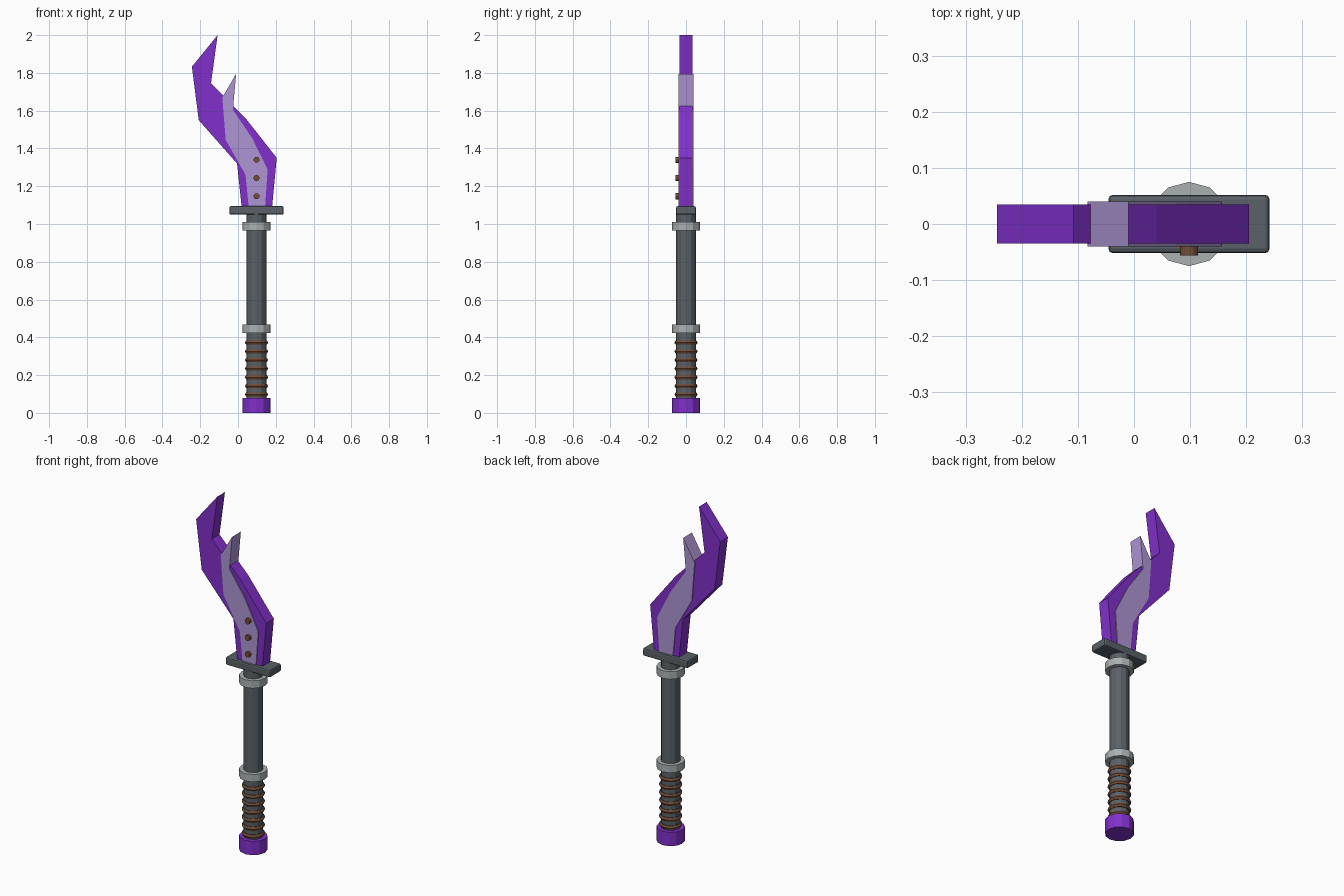
import bpy, bmesh
from math import radians, pi

if "Cube" in bpy.data.objects:
    bpy.data.objects.remove(bpy.data.objects["Cube"])

CX = 0.098  # handle axis


def mat(name, rgb):
    m = bpy.data.materials.new(name)
    m.diffuse_color = (*rgb, 1)
    m.use_nodes = True
    m.node_tree.nodes["Principled BSDF"].inputs["Base Color"].default_value = m.diffuse_color
    return m


PURPLE = mat("purple", (0.22, 0.03, 0.60))
LILAC = mat("lilac", (0.42, 0.30, 0.65))
IRON = mat("iron", (0.10, 0.12, 0.135))
SILVER = mat("silver", (0.40, 0.44, 0.44))
LEATHER = mat("leather", (0.17, 0.075, 0.04))


def finish(name, material):
    ob = bpy.context.object
    ob.name = name
    ob.data.materials.append(material)
    return ob


def cylinder(name, r, z0, z1, material, verts=12):
    bpy.ops.mesh.primitive_cylinder_add(vertices=verts, radius=r, depth=z1 - z0,
                                        location=(CX, 0, (z0 + z1) / 2))
    return finish(name, material)


def slab(name, outline, half, material):
    """Extrude an x-z outline symmetrically along y."""
    bm = bmesh.new()
    face = bm.faces.new([bm.verts.new((x, -half, z)) for x, z in outline])
    ext = bmesh.ops.extrude_face_region(bm, geom=[face])
    bmesh.ops.translate(bm, vec=(0, 2 * half, 0),
                        verts=[v for v in ext["geom"] if isinstance(v, bmesh.types.BMVert)])
    bmesh.ops.recalc_face_normals(bm, faces=bm.faces)
    me = bpy.data.meshes.new(name)
    bm.to_mesh(me)
    bm.free()
    ob = bpy.data.objects.new(name, me)
    bpy.context.collection.objects.link(ob)
    me.materials.append(material)


# handle: pommel, shaft, two collars
cylinder("pommel", 0.075, 0, 0.08, PURPLE)
cylinder("shaft", 0.052, 0.075, 1.06, IRON)
cylinder("lower_collar", 0.075, 0.424, 0.467, SILVER)
cylinder("upper_collar", 0.075, 0.966, 1.01, SILVER)

# grip wrapping
for i in range(7):
    bpy.ops.mesh.primitive_torus_add(location=(CX, 0, 0.097 + i * 0.0458),
                                     major_segments=16, minor_segments=6,
                                     major_radius=0.049, minor_radius=0.0125)
    finish(f"grip_wrap_{i + 1}", LEATHER)

# crossguard with softened edges
bpy.ops.mesh.primitive_cube_add(size=1, location=(CX, 0, 1.072))
guard = finish("guard", IRON)
guard.scale = (0.287, 0.104, 0.045)
bpy.ops.object.transform_apply(location=False, rotation=False, scale=True)
bev = guard.modifiers.new("bevel", "BEVEL")
bev.width = 0.008
bev.segments = 2

# blade: outer body and raised inner core
slab("blade", [(0.02, 1.085), (0.18, 1.085), (0.205, 1.35), (0.04, 1.56), (-0.025, 1.625),
               (-0.143, 1.745), (-0.108, 2.0), (-0.244, 1.833), (-0.208, 1.55),
               (-0.005, 1.32)], 0.035, PURPLE)
slab("blade_core", [(0.057, 1.085), (0.143, 1.085), (0.157, 1.29), (0.075, 1.455),
                    (-0.027, 1.605), (-0.01, 1.795), (-0.083, 1.67), (-0.065, 1.445),
                    (0.04, 1.26)], 0.04, LILAC)

# rivets on the front face
for i in range(3):
    bpy.ops.mesh.primitive_cylinder_add(vertices=12, radius=0.016, depth=0.018,
                                        location=(CX, -0.047, 1.147 + i * 0.0965),
                                        rotation=(pi / 2, 0, 0))
    finish(f"rivet_{i + 1}", LEATHER)
